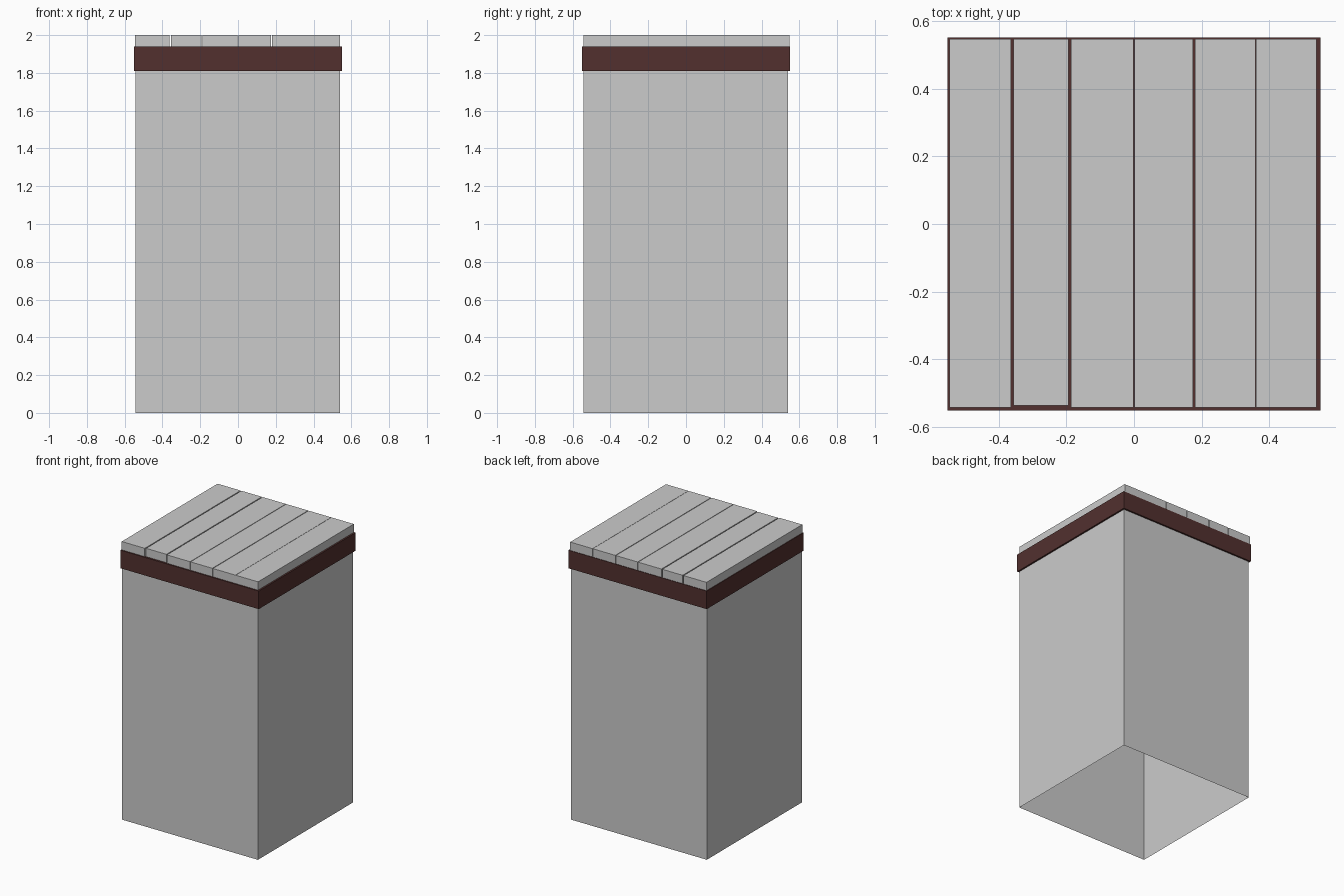
import bpy, bmesh
from mathutils import Vector

if "Cube" in bpy.data.objects:
    bpy.data.objects.remove(bpy.data.objects["Cube"])


def box(name, lo, hi, open_bottom=False, mat=None):
    lo, hi = Vector(lo), Vector(hi)
    bm = bmesh.new()
    bmesh.ops.create_cube(bm, size=1)
    bmesh.ops.scale(bm, vec=hi - lo, verts=bm.verts)
    bmesh.ops.translate(bm, vec=(lo + hi) / 2, verts=bm.verts)
    if open_bottom:
        bm.normal_update()
        bottom = [f for f in bm.faces if f.normal.z < -0.9]
        bmesh.ops.delete(bm, geom=bottom, context='FACES_ONLY')
    me = bpy.data.meshes.new(name)
    bm.to_mesh(me)
    bm.free()
    ob = bpy.data.objects.new(name, me)
    bpy.context.collection.objects.link(ob)
    if mat:
        me.materials.append(mat)
    return ob


brown = bpy.data.materials.new("dark_red_brown")
brown.diffuse_color = (0.085, 0.03, 0.028, 1)
brown.use_nodes = True
brown.node_tree.nodes["Principled BSDF"].inputs["Base Color"].default_value = brown.diffuse_color

# Hollow post shell, open underneath
box("post_body", (-0.543, -0.543, 0), (0.539, 0.539, 1.812), open_bottom=True)

# Coloured band, solid so that it shows between the planks
box("band", (-0.551, -0.551, 1.81), (0.551, 0.551, 1.94), mat=brown)

# Top planks with uneven gaps: left edge, right edge, front edge
planks = [
    (-0.546, -0.363, -0.542), (-0.356, -0.194, -0.537), (-0.187, -0.002, -0.542),
    (0.002, 0.175, -0.542), (0.180, 0.359, -0.542), (0.361, 0.539, -0.542),
]
for i, (x0, x1, y0) in enumerate(planks):
    box(f"top_plank_{i + 1}", (x0, y0, 1.94), (x1, 0.547, 2.0))
